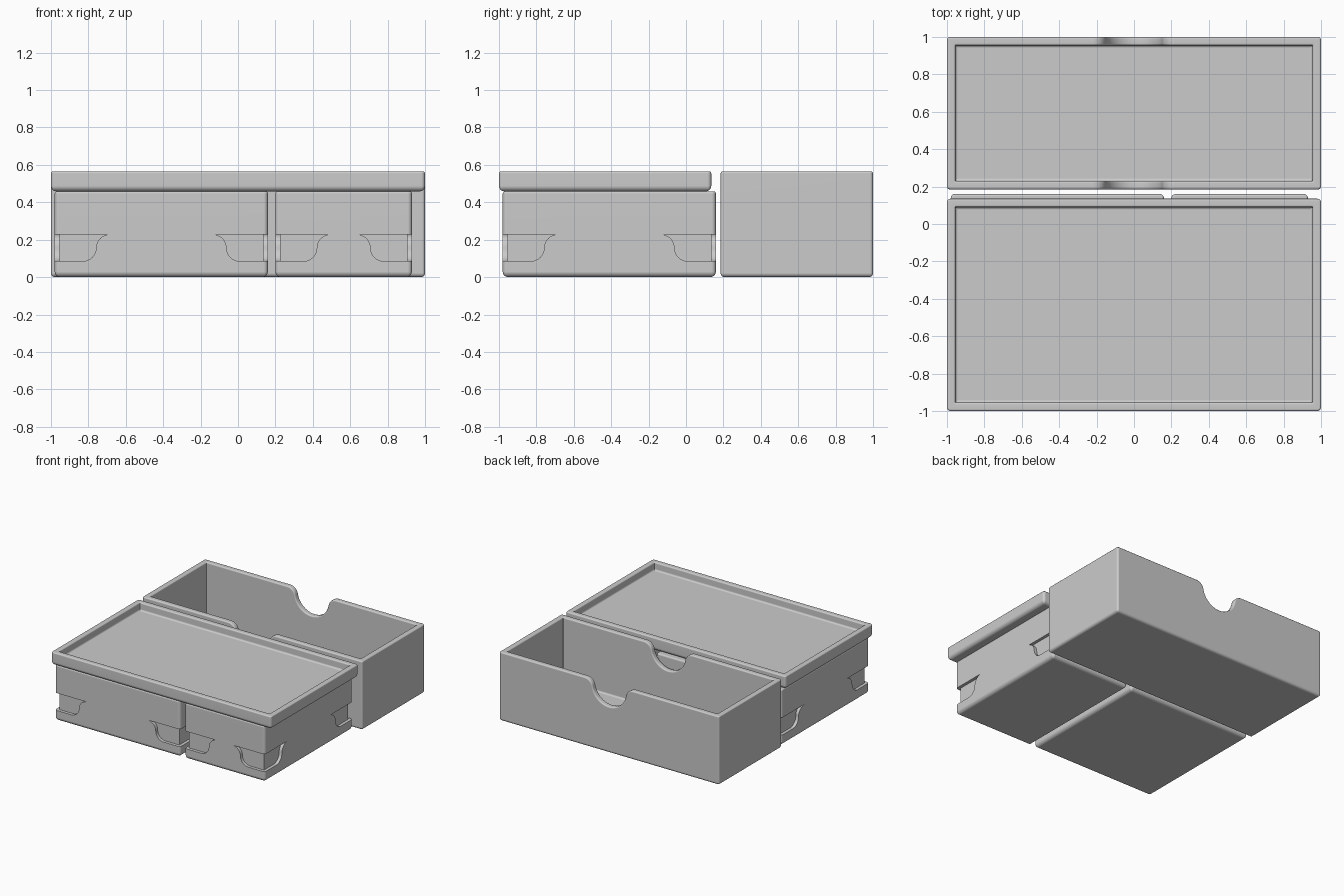
import bpy, bmesh
from math import sin, cos, pi, atan2
from mathutils import Vector

if "Cube" in bpy.data.objects:
    bpy.data.objects.remove(bpy.data.objects["Cube"])

grey = bpy.data.materials.new("warm_grey_plastic")
grey.use_nodes = True
GREY = (0.6, 0.6, 0.6, 1)
grey.diffuse_color = GREY
grey.node_tree.nodes["Principled BSDF"].inputs["Base Color"].default_value = GREY

TOP, MID, WALL = 0.565, 0.458, 0.045


def to_object(name, bm):
    bmesh.ops.recalc_face_normals(bm, faces=bm.faces)
    mesh = bpy.data.meshes.new(name)
    bm.to_mesh(mesh)
    bm.free()
    ob = bpy.data.objects.new(name, mesh)
    bpy.context.collection.objects.link(ob)
    return ob


def arc(cx, cy, r, a0, a1, n=8):
    return [(cx + r * cos(a0 + (a1 - a0) * i / n),
             cy + r * sin(a0 + (a1 - a0) * i / n)) for i in range(n + 1)]


def loft(name, x0, x1, y0, y1, profile, radius):
    """Stack rounded rectangles; profile holds (inset, height) pairs."""
    bm = bmesh.new()
    rings = []
    for inset, z in profile:
        r = max(radius - inset, 0.003)
        e = inset + r
        corners = [(x1 - e, y1 - e), (x0 + e, y1 - e), (x0 + e, y0 + e), (x1 - e, y0 + e)]
        rings.append([bm.verts.new((px, py, z)) for k, (cx, cy) in enumerate(corners)
                      for px, py in arc(cx, cy, r, k * pi / 2, (k + 1) * pi / 2, 5)])
    for a, b in zip(rings, rings[1:]):
        for i in range(len(a)):
            j = (i + 1) % len(a)
            bm.faces.new((a[i], a[j], b[j], b[i]))
    bm.faces.new(rings[0])
    bm.faces.new(rings[-1])
    return to_object(name, bm)


def base_round(r, z0):
    return arc(r, z0 + r, r, -pi / 2, -pi, 5)


def tray_profile(z0, r, floor):
    f = 0.014
    return (base_round(r, z0) + [(0, TOP), (WALL, TOP)]
            + arc(WALL + f, floor + f, f, pi, 1.5 * pi, 4))


def cut(ob, outline, origin, along, depth_dir, depth):
    """Subtract a prism whose outline lies in the plane of 'along' and z."""
    bm = bmesh.new()
    o, a, d = Vector(origin), Vector(along), Vector(depth_dir)
    front = [bm.verts.new(o + a * u + Vector((0, 0, z)) - d * 0.05) for u, z in outline]
    back = [bm.verts.new(v.co + d * (depth + 0.05)) for v in front]
    bm.faces.new(front)
    bm.faces.new(back)
    for i in range(len(front)):
        j = (i + 1) % len(front)
        bm.faces.new((front[i], front[j], back[j], back[i]))
    cutter = to_object("cutter", bm)
    cutter.hide_render = True
    mod = ob.modifiers.new("cut", 'BOOLEAN')
    mod.operation, mod.solver, mod.object = 'DIFFERENCE', 'EXACT', cutter
    bpy.context.view_layer.objects.active = ob
    bpy.ops.object.modifier_apply(modifier="cut")
    bpy.data.objects.remove(cutter)


def finish(ob, rim_z, width):
    """Round the sharp rim edges above rim_z, then colour and smooth."""
    bm = bmesh.new()
    bm.from_mesh(ob.data)
    bmesh.ops.remove_doubles(bm, verts=bm.verts, dist=0.0001)
    rim = [e for e in bm.edges if e.calc_face_angle(0) > 1
           and all(v.co.z > rim_z for v in e.verts)]
    bmesh.ops.bevel(bm, geom=rim, offset=width, segments=3, profile=0.5,
                    affect='EDGES', clamp_overlap=False)
    bm.to_mesh(ob.data)
    bm.free()
    ob.data.materials.clear()
    ob.data.materials.append(grey)
    bpy.ops.object.select_all(action='DESELECT')
    ob.select_set(True)
    bpy.context.view_layer.objects.active = ob
    bpy.ops.object.shade_smooth_by_angle(angle=0.6)
    weighted = ob.modifiers.new("flat_panels", 'WEIGHTED_NORMAL')
    weighted.keep_sharp = True


# Open rear bin with a finger scoop through both long walls
rear = loft("rear_open_box", -1, 1, 0.185, 1, tray_profile(0, 0.022, 0.04), 0.016)
half, low, lip = 0.22, 0.38, 0.07
drop = TOP - low
scoop_r = (half ** 2 + drop ** 2) / (2 * drop) - lip
tilt = atan2(TOP - lip - low - scoop_r, half)
right = arc(0, low + scoop_r, scoop_r, -pi / 2, tilt, 12)
right += arc(half, TOP - lip, lip, pi + tilt, pi / 2, 8)[1:] + [(half, TOP + 0.1)]
scoop = [(-u, z) for u, z in right[:0:-1]] + right
cut(rear, scoop, (0, 0.15, 0), (1, 0, 0), (0, 1, 0), 1)
finish(rear, low - 0.01, 0.01)

# Shallow lid lying upturned on the two front boxes
lid = loft("upturned_lid", -1, 1, -1, 0.135, tray_profile(MID, 0.03, 0.5), 0.02)
finish(lid, TOP - 0.01, 0.01)

# Corner grip: flat ledge rising in an S curve to the seam
LEDGE, SEAM = 0.085, 0.228
q = (SEAM - LEDGE) / 2
grip = [(-0.05, LEDGE)] + arc(0.15, LEDGE + q, q, -pi / 2, 0)
grip += arc(0.15 + 2 * q, SEAM - q, q, pi, pi / 2)[1:] + [(-0.05, SEAM)]

# Two closed front boxes with recessed grips at every corner
for name, x0, x1 in (("wide_front_box", -0.98, 0.16), ("narrow_front_box", 0.2, 0.93)):
    y0, y1 = -0.98, 0.16
    box = loft(name, x0, x1, y0, y1, base_round(0.03, 0) + [(0, MID)], 0.022)
    for x, sx in ((x0, 1), (x1, -1)):
        for y, sy in ((y0, 1), (y1, -1)):
            cut(box, grip, (x, y, 0), (sx, 0, 0), (0, sy, 0), 0.025)
            cut(box, grip, (x, y, 0), (0, sy, 0), (sx, 0, 0), 0.025)
    finish(box, MID - 0.01, 0.012)
